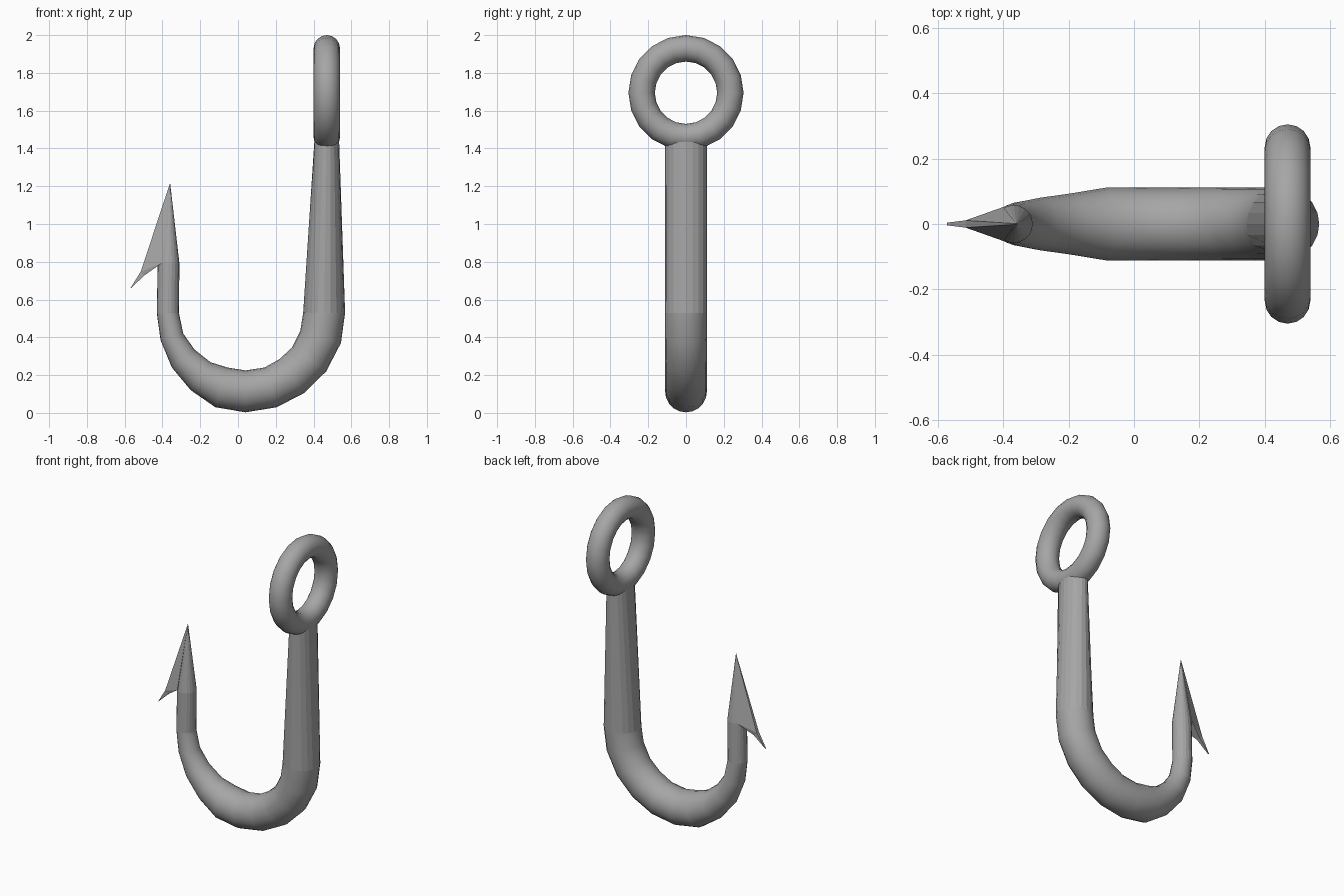
import bpy, bmesh, math
from mathutils import Vector

cube = bpy.data.objects.get("Cube")
if cube:
    bpy.data.objects.remove(cube, do_unlink=True)

SIDES = 20
steel = bpy.data.materials.new("grey steel")
steel.use_nodes = True
GREY = (0.38, 0.38, 0.38, 1)
steel.diffuse_color = GREY
bsdf = steel.node_tree.nodes["Principled BSDF"]
bsdf.inputs["Base Color"].default_value = GREY
bsdf.inputs["Roughness"].default_value = 0.6


def finish(name, bm, smooth):
    bmesh.ops.recalc_face_normals(bm, faces=bm.faces)
    for f in bm.faces:
        f.smooth = smooth
    mesh = bpy.data.meshes.new(name)
    bm.to_mesh(mesh)
    bm.free()
    mesh.materials.append(steel)
    obj = bpy.data.objects.new(name, mesh)
    bpy.context.collection.objects.link(obj)
    return obj


def loft(name, sections, smooth):
    """Skin ellipses given as (outer xz, inner xz, half depth in y)."""
    bm = bmesh.new()
    rings = []
    for (ox, oz), (ix, iz), depth in sections:
        outer, inner = Vector((ox, 0, oz)), Vector((ix, 0, iz))
        mid, half = (outer + inner) / 2, (outer - inner) / 2
        ring = []
        for i in range(SIDES):
            a = math.tau * i / SIDES
            ring.append(bm.verts.new(mid + half * math.cos(a) + Vector((0, depth * math.sin(a), 0))))
        rings.append(ring)
    for r, s in zip(rings, rings[1:]):
        for i in range(SIDES):
            j = (i + 1) % SIDES
            bm.faces.new((r[i], r[j], s[j], s[i]))
    bm.faces.new(rings[0])
    bm.faces.new(rings[-1])
    obj = finish(name, bm, smooth)
    # keep the end caps flat
    for p in obj.data.polygons:
        if len(p.vertices) > 4:
            p.use_smooth = False
    return obj


# Shank: tapers in x only
loft("shank", [((0.567, 0.53), (0.345, 0.53), 0.111),
               ((0.535, 1.45), (0.405, 1.45), 0.111)], False)

# Curved bend, thinning towards the point
loft("bend", [
    ((0.567, 0.53), (0.345, 0.53), 0.111),
    ((0.545, 0.37), (0.33, 0.435), 0.111),
    ((0.467, 0.22), (0.285, 0.345), 0.111),
    ((0.35, 0.105), (0.22, 0.285), 0.111),
    ((0.205, 0.03), (0.14, 0.24), 0.111),
    ((0.04, 0.003), (0.04, 0.225), 0.111),
    ((-0.12, 0.03), (-0.055, 0.24), 0.111),
    ((-0.25, 0.12), (-0.145, 0.268), 0.093),
    ((-0.35, 0.24), (-0.23, 0.335), 0.08),
    ((-0.41, 0.385), (-0.29, 0.42), 0.068),
    ((-0.43, 0.53), (-0.313, 0.53), 0.06)], True)

# Straight stem below the point, then the tapered point
loft("point_stem", [((-0.43, 0.53), (-0.313, 0.53), 0.06),
                    ((-0.425, 0.79), (-0.31, 0.79), 0.058)], False)
loft("point", [((-0.425, 0.79), (-0.31, 0.79), 0.058),
               ((-0.361, 1.215), (-0.359, 1.215), 0.001)], False)


# Barb: a thin blade and a narrower trailing spike
def hull(name, points):
    bm = bmesh.new()
    for x, y, z in points:
        for side in (-1, 1):
            bm.verts.new((x, side * y, z))
    bmesh.ops.convex_hull(bm, input=bm.verts)
    return finish(name, bm, False)


shoulder = [(-0.516, 0.011, 0.746), (-0.495, 0.013, 0.728)]
hull("barb_blade", shoulder + [(-0.36, 0.001, 1.215), (-0.40, 0.052, 0.795)])
hull("barb_spike", shoulder + [(-0.573, 0.004, 0.655)])

# Eye ring, facing sideways
bpy.ops.mesh.primitive_torus_add(major_segments=SIDES, minor_segments=16,
                                 major_radius=0.235, minor_radius=0.07,
                                 location=(0.47, 0, 1.695),
                                 rotation=(0, math.pi / 2, 0))
ring = bpy.context.object
ring.name = "eye_ring"
ring.data.materials.append(steel)
bpy.ops.object.shade_smooth()
